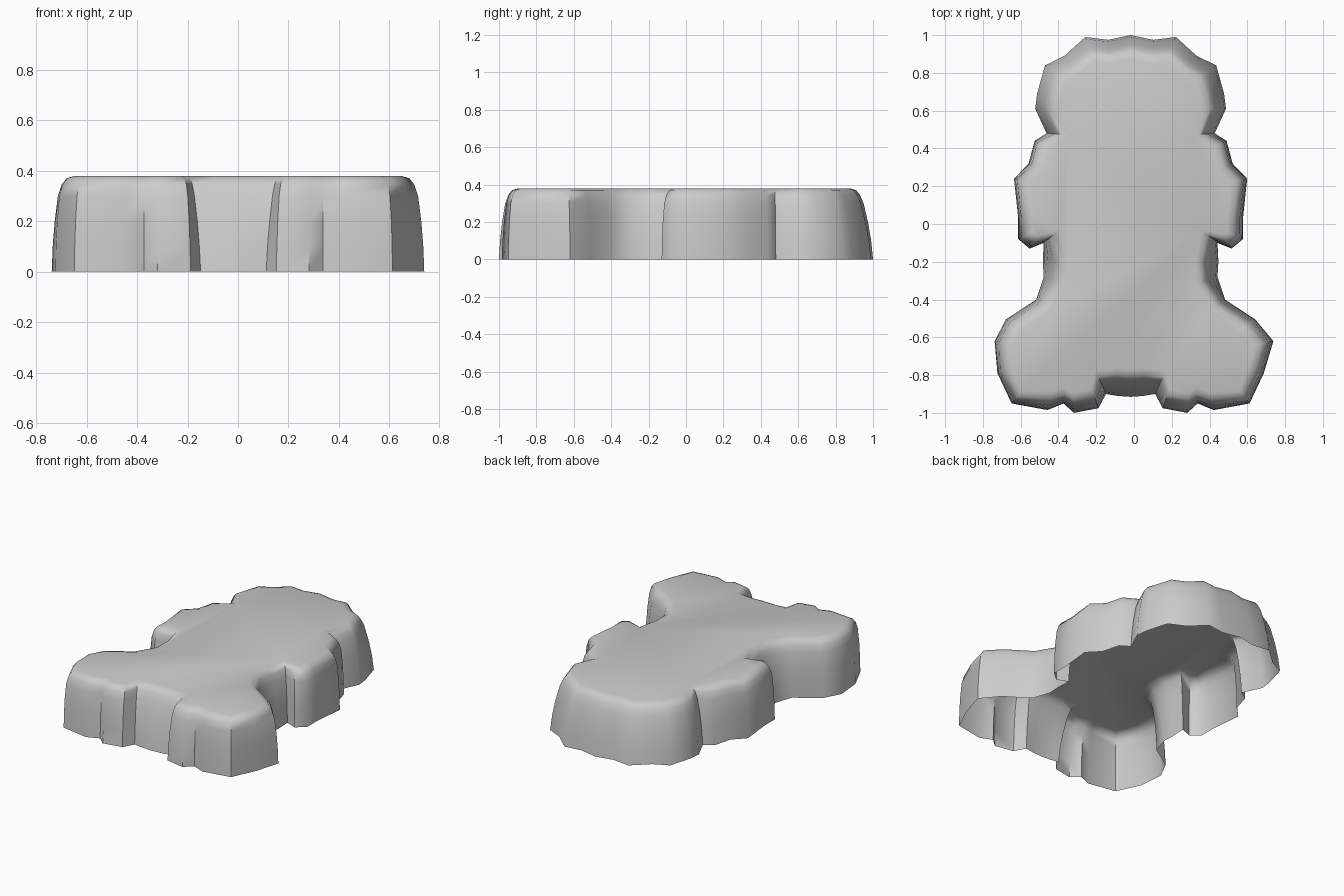
import bpy
import bmesh
from mathutils import Vector

cube = bpy.data.objects.get("Cube")
if cube:
    bpy.data.objects.remove(cube, do_unlink=True)

HEIGHT = 0.38
AXIS = -0.018

# Half outline at the floor, front to back: half width, y, wall taper
LEGS = [(0, -0.915, 0.07), (0.07, -0.91, 0.07), (0.13, -0.9, 0.06),
        (0.17, -0.975, 0.03), (0.3, -1, 0.03), (0.355, -0.95, 0.01),
        (0.44, -0.985, 0.02), (0.63, -0.95, 0.01), (0.705, -0.79, 0.01),
        (0.738, -0.62, 0.02), (0.66, -0.505, 0.02), (0.5, -0.4, 0.02)]
BODY = [(0.46, -0.28, 0.05), (0.465, -0.2, 0.05), (0.46, -0.1, 0.03),
        (0.535, -0.13, 0.01), (0.595, -0.08, 0.01), (0.595, 0.03, 0.01),
        (0.617, 0.24, 0.01), (0.54, 0.32, 0.01), (0.508, 0.44, 0.01)]
HEAD = [(0.445, 0.48, 0.04), (0.505, 0.61, 0.04), (0.495, 0.69, 0.05),
        (0.453, 0.84, 0.06), (0.35, 0.89, 0.05), (0.24, 0.99, 0.06),
        (0.12, 0.975, 0.05), (0, 1, 0.05)]

# Wall profile: height, share of the taper, rounding inset
PROFILE = [(0, 0, 0), (0.1, 0.2, 0), (0.2, 0.5, 0.002), (0.3, 0.85, 0.008),
           (0.345, 1, 0.02), (0.37, 1, 0.04), (HEIGHT, 1, 0.075)]


def full_outline():
    """Mirror the half outline into a closed counter-clockwise loop."""
    half = LEGS + BODY + HEAD
    def place(side, point):
        width, y, taper = point
        axis = 0 if width > 0.72 else AXIS
        return Vector((axis + side * width, y, 0)), taper
    right = [place(1, p) for p in half]
    left = [place(-1, p) for p in reversed(half[1:-1])]
    return right + left


def inward(points, i):
    """Inward direction, averaged over nearby edges."""
    n = len(points)
    along = (points[(i + 1) % n] - points[i - 1]).normalized()
    wide = (points[(i + 2) % n] - points[i - 2]).normalized()
    along = (along + wide).normalized()
    return Vector((-along.y, along.x, 0))


def build_shell(name, material):
    outline = full_outline()
    points = [p for p, _ in outline]
    count = len(points)
    normals = [inward(points, i) for i in range(count)]
    bm = bmesh.new()
    rings = []
    for z, share, rounding in PROFILE:
        ring = []
        for i, (p, taper) in enumerate(outline):
            co = p + normals[i] * (taper * share + rounding)
            ring.append(bm.verts.new((co.x, co.y, z)))
        rings.append(ring)
    # Walls, open at the floor
    for low, high in zip(rings, rings[1:]):
        for i in range(count):
            j = (i + 1) % count
            bm.faces.new((low[i], low[j], high[j], high[i]))
    # Flat top
    bm.faces.new(rings[-1])
    mesh = bpy.data.meshes.new(name)
    bm.to_mesh(mesh)
    bm.free()
    mesh.materials.append(material)
    obj = bpy.data.objects.new(name, mesh)
    bpy.context.scene.collection.objects.link(obj)
    bpy.ops.object.select_all(action='DESELECT')
    obj.select_set(True)
    bpy.context.view_layer.objects.active = obj
    bpy.ops.object.shade_smooth_by_angle(angle=0.9)
    return obj


grey = bpy.data.materials.new("plain_grey")
grey.use_nodes = True
colour = (0.6, 0.6, 0.6, 1)
grey.diffuse_color = colour
grey.node_tree.nodes["Principled BSDF"].inputs["Base Color"].default_value = colour

build_shell("figure_shaped_mold_shell", grey)
